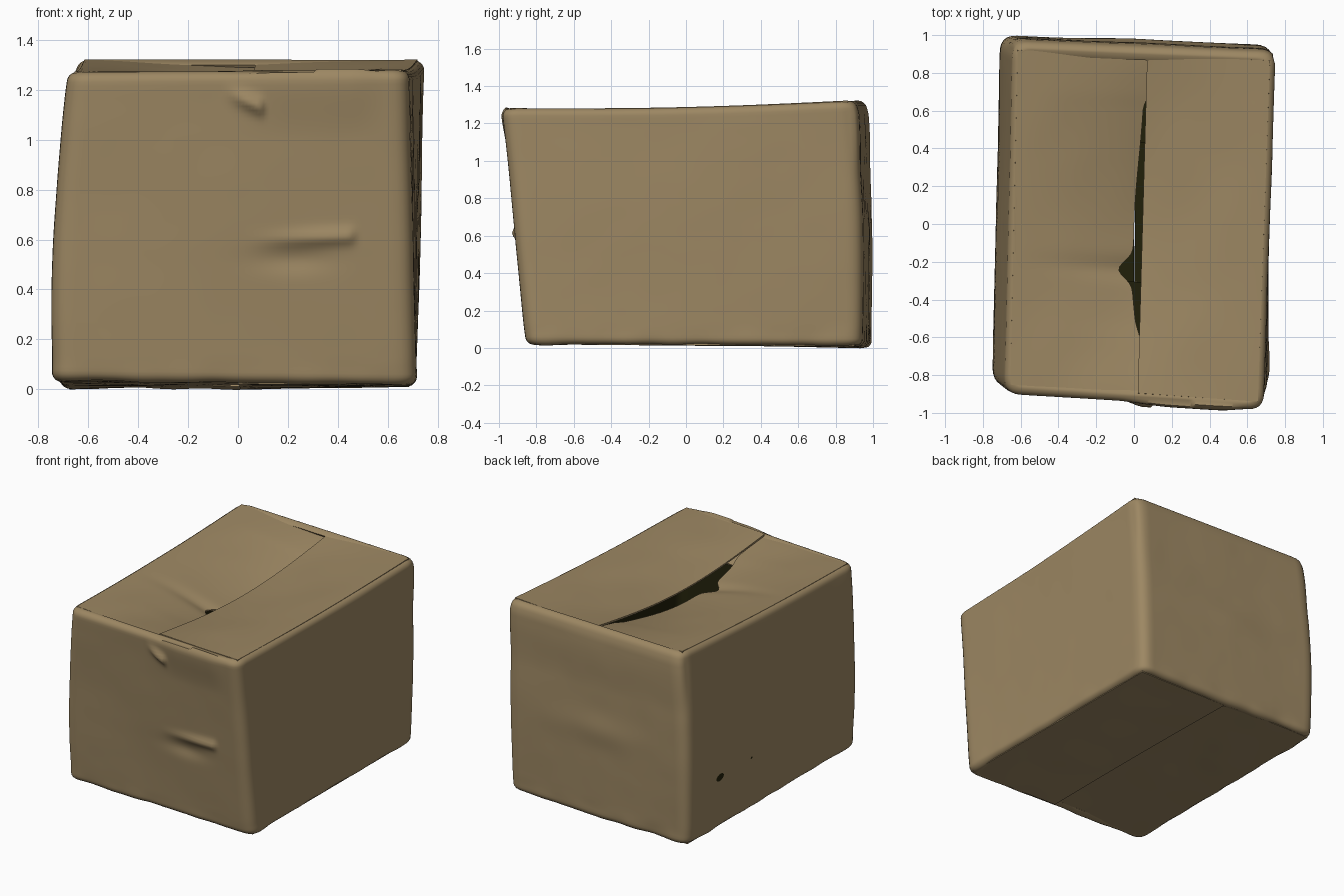
import bpy, bmesh, math
from mathutils import Vector, noise

if "Cube" in bpy.data.objects:
    bpy.data.objects.remove(bpy.data.objects["Cube"])

def material(name, rgb):
    m = bpy.data.materials.new(name)
    m.diffuse_color = (*rgb, 1)
    m.use_nodes = True
    m.node_tree.nodes["Principled BSDF"].inputs["Base Color"].default_value = m.diffuse_color
    return m

CARD = material("brown cardboard", (0.335, 0.243, 0.124))
DARK = material("dark inside", (0.015, 0.014, 0.003))

# Box corners: front left, front right, back right, back left
BOTTOM = [Vector(p) for p in ((-.745, -.83, .035), (.715, -.86, .02), (.715, .945, .01), (-.705, .995, .0))]
TOP = [Vector(p) for p in ((-.685, -.895, 1.272), (.685, -.985, 1.28), (.75, .91, 1.322), (-.645, .965, 1.322))]
SIGN = [(-1, -1), (1, -1), (1, 1), (-1, 1)]
ROUND = 0.04
CORNER = 0.085
N = 90

def gauss(a, w):
    return math.exp(-(a / w) ** 2)

def smooth(a, lo, hi):
    t = min(1, max(0, (a - lo) / (hi - lo)))
    return t * t * (3 - 2 * t)

def finish(bm, name, thickness):
    """Make an object, give it card thickness with a dark inside, smooth it."""
    me = bpy.data.meshes.new(name)
    bm.to_mesh(me)
    bm.free()
    ob = bpy.data.objects.new(name, me)
    bpy.context.collection.objects.link(ob)
    me.materials.append(CARD)
    me.materials.append(DARK)
    bpy.ops.object.select_all(action='DESELECT')
    ob.select_set(True)
    bpy.context.view_layer.objects.active = ob
    if thickness:
        s = ob.modifiers.new("thickness", 'SOLIDIFY')
        s.thickness, s.offset, s.material_offset = thickness, -1, 1
        bpy.ops.object.modifier_apply(modifier=s.name)
    bpy.ops.object.shade_smooth_by_angle(angle=math.radians(50))
    return ob

def corners(t, inset, dz):
    out = []
    for b, a, (sx, sy) in zip(BOTTOM, TOP, SIGN):
        p = b.lerp(a, t)
        bulge = math.sin(math.pi * t)
        p.x += -sx * inset + (-0.025 * bulge if sx < 0 else 0)
        p.y += -sy * inset + (0.015 * bulge if sy > 0 else 0)
        p.z += dz
        out.append(p)
    return out

def ring(t, inset, dz):
    """Rounded four-sided loop, anticlockwise from above."""
    c = corners(t, inset, dz)
    rad = CORNER - inset * .6
    pts = []
    for i in range(4):
        p, q, r = c[i], c[(i + 1) % 4], c[(i + 2) % 4]
        d = (q - p).normalized()
        e = (r - q).normalized()
        a, b = p + d * rad, q - d * rad
        pts += [a.lerp(b, k / N) for k in range(N)]
        f = q + e * rad
        for k in range(6):
            s = k / 6
            pts.append(b * (1 - s) ** 2 + q * (2 * s * (1 - s)) + f * s * s)
    return pts

def dents(p, n):
    """Height of creases and wobble on the walls."""
    h = 0.006 * noise.noise(p * 1.8) + 0.001 * noise.noise(p * 6)
    h *= smooth(1.33 - p.z, 0, .15) * .8 + .2
    x, z = p.x, p.z
    if n.y < -.6:
        # Handle crease, with a hollow below it
        along = smooth(x, 0, .4) * (1 - smooth(x, .44, .49))
        h += .022 * along * gauss(z - .60 - .04 * max(0, x - .1), .03)
        h -= .016 * gauss(x - .22, .15) * gauss(z - .52, .05)
        # Small torn tongue near the top
        if -.08 < x < .13:
            h += .028 * smooth(x, -.07, .06) * (1 - smooth(x, .085, .12)) * gauss(z - 1.19 + .4 * (x + .05), .032)
        # Pushed-out upper edge
        h += .016 * smooth(x, -.1, .2) * (1 - smooth(x, .45, .62)) * smooth(z, 1.0, 1.25)
    elif n.y > .6:
        h += .012 * gauss(z - .62, .1) * gauss(x, .3) + .012 * smooth(z, .9, 1.2) * (1 - smooth(z, 1.24, 1.32))
    # Scuffed lower edges
    h += .007 * noise.noise(p * 6) * (1 - smooth(z, .02, .14))
    return h

# Walls with rounded corners and folded lips at top and bottom
levels = [(0, ROUND + .03, .012)]
arc = [k * math.pi / 10 for k in range(6)]
for a in arc:
    levels.append((0, ROUND * (1 - math.sin(a)), ROUND * (1 - math.cos(a))))
M = 70
for k in range(1, M):
    t = k / M
    levels.append((t, 0, ROUND * (1 - 2 * t)))
for a in reversed(arc):
    levels.append((1, ROUND * (1 - math.sin(a)), -ROUND * (1 - math.cos(a))))
levels.append((1, ROUND + .03, -.02))
bm = bmesh.new()
rows = [[bm.verts.new(p) for p in ring(*l)] for l in levels]
for lo, hi in zip(rows, rows[1:]):
    for i in range(len(lo)):
        j = (i + 1) % len(lo)
        bm.faces.new((lo[i], lo[j], hi[j], hi[i]))
bm.normal_update()
moves = [(v, v.normal * dents(v.co, v.normal)) for v in bm.verts]
for v, d in moves:
    dip = .015 * smooth(v.co.z, 1.0, 1.27) * math.cos(min(1, abs(v.co.y) / .93) * math.pi / 2)
    v.co += d - Vector((0, 0, dip))
finish(bm, "box_walls", .014)

def panel(name, edge_a, edge_b, height, nu, nv, up):
    """Sheet between two edge functions of v, shifted in z by height(u, v)."""
    bm = bmesh.new()
    g = []
    for i in range(nu + 1):
        row = []
        for j in range(nv + 1):
            u, v = i / nu, j / nv
            p = edge_a(v).lerp(edge_b(v), u)
            p.z += height(u, v) + .006 * noise.noise(p * 3) * math.sin(math.pi * u)
            row.append(bm.verts.new(p))
        g.append(row)
    for i in range(nu):
        for j in range(nv):
            bm.faces.new((g[i][j], g[i + 1][j], g[i + 1][j + 1], g[i][j + 1]))
    bm.normal_update()
    if (sum(f.normal.z for f in bm.faces) > 0) != up:
        bmesh.ops.reverse_faces(bm, faces=bm.faces[:])
    return finish(bm, name, .012)

def side(c, i, j):
    """Outer edge of a flap, pulled in a little at both ends."""
    return lambda v: c[i].lerp(c[j], .008 + .984 * v)

def seam(c, x0, x1, gap=lambda y: 0):
    """Inner edge of a long flap, running front to back."""
    def f(v):
        p = c[0].lerp(c[1], .5).lerp(c[3].lerp(c[2], .5), .008 + .984 * v)
        p.x = x0 + (x1 - x0) * v - gap(p.y)
        return p
    return f

def top_gap(y):
    open_ = smooth(y, -.66, -.3) * (1 - smooth(y, .0, .7))
    notch = .075 * gauss(y + .24, .06)
    return -.012 + .024 * smooth(y, -.65, -.5) * (1 - smooth(y, .6, .7)) + .032 * open_ + notch

# Long top flaps: both sag at the seam, the left one more, leaving an open slit
c = corners(1, ROUND - .01, .001)
mid = lambda v: math.sin(math.pi * v)
panel("top_flap_left", side(c, 0, 3), seam(c, .02, .07, top_gap),
      lambda u, v: -.014 * u - .02 * u * v - .015 * mid(v) - .105 * u ** 1.5 * mid(v) ** 1.2, 30, 80, True)
panel("top_flap_right", side(c, 1, 2), seam(c, .02, .07),
      lambda u, v: .002 * u - .02 * u * v - .015 * mid(v) - .062 * u ** 1.5 * mid(v), 30, 50, True)

# Short top flaps underneath
c = corners(1, ROUND, -.03)
def shifted(f, dy, dz):
    return lambda v: f(v) + Vector((0, dy, dz))
f, b = side(c, 0, 1), side(c, 3, 2)
flat = lambda u, v: 0
panel("top_flap_front", f, shifted(f, .27, -.10), flat, 10, 24, True)
panel("top_flap_back", b, shifted(b, -.24, -.11), flat, 10, 24, True)

# Long bottom flaps with a narrow seam
c = corners(0, ROUND - .01, -.001)
panel("bottom_flap_left", side(c, 0, 3), seam(c, .005, .015, lambda y: .010 * gauss(y, .5)),
      lambda u, v: .012 * u + .008 * u * mid(v), 20, 40, False)
panel("bottom_flap_right", side(c, 1, 2), seam(c, .0, .01),
      lambda u, v: -.006 * u + .006 * u * mid(v), 20, 40, False)

# Short bottom flaps inside
c = corners(0, ROUND, .035)
f, b = side(c, 0, 1), side(c, 3, 2)
panel("bottom_flap_front", f, shifted(f, .5, .01), flat, 10, 24, False)
panel("bottom_flap_back", b, shifted(b, -.5, .01), flat, 10, 24, False)

# Small worn holes in the left wall, as thin dark plates
walls = bpy.data.objects["box_walls"]
for name, y, z, ry, rz in (("worn_hole_large", .65, .365, .04, .024), ("worn_hole_small", .31, .375, .01, .008)):
    bm = bmesh.new()
    vs = []
    for k in range(14):
        a = k * math.tau / 14
        yy, zz = y + ry * math.cos(a), z + rz * math.sin(a) - .1 * ry * math.cos(a)
        hit = walls.ray_cast(Vector((-2, yy, zz)), Vector((1, 0, 0)))[1]
        vs.append(bm.verts.new(hit - Vector((.004, 0, 0))))
    face = bm.faces.new(vs)
    bm.normal_update()
    if face.normal.x > 0:
        face.normal_flip()
    face.material_index = 1
    finish(bm, name, 0)
